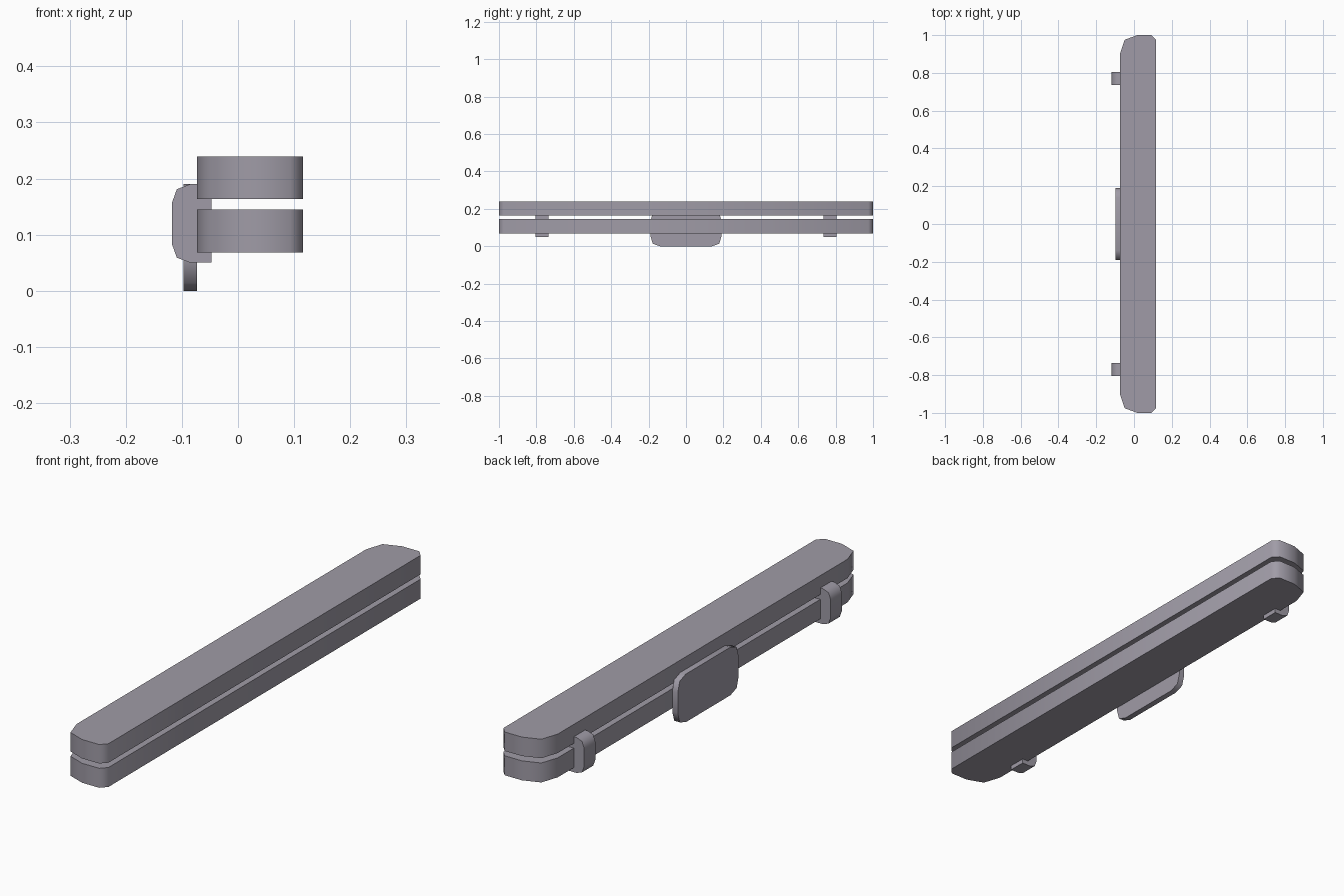
import bpy
import bmesh
import math
from mathutils import Vector

cube = bpy.data.objects.get("Cube")
if cube:
    bpy.data.objects.remove(cube, do_unlink=True)

# One grey-violet finish for every part
COLOUR = (0.35, 0.33, 0.385, 1.0)
finish = bpy.data.materials.new("grey_violet")
finish.use_nodes = True
finish.diffuse_color = COLOUR
finish.node_tree.nodes["Principled BSDF"].inputs["Base Color"].default_value = COLOUR


def extrude_outline(name, outline, axis, start, end):
    """Extrude a closed 2D outline along the given axis."""
    place = {
        "x": lambda a, b, c: (c, a, b),
        "y": lambda a, b, c: (a, c, b),
        "z": lambda a, b, c: (a, b, c),
    }[axis]
    bm = bmesh.new()
    face = bm.faces.new([bm.verts.new(place(a, b, start)) for a, b in outline])
    grown = bmesh.ops.extrude_face_region(bm, geom=[face], use_keep_orig=True)
    moved = [g for g in grown["geom"] if isinstance(g, bmesh.types.BMVert)]
    bmesh.ops.translate(bm, verts=moved, vec=Vector(place(0, 0, end - start)))
    bmesh.ops.recalc_face_normals(bm, faces=bm.faces)
    mesh = bpy.data.meshes.new(name)
    bm.to_mesh(mesh)
    bm.free()
    mesh.materials.append(finish)
    obj = bpy.data.objects.new(name, mesh)
    bpy.context.collection.objects.link(obj)
    bpy.ops.object.select_all(action="DESELECT")
    obj.select_set(True)
    bpy.context.view_layer.objects.active = obj
    bpy.ops.object.shade_smooth_by_angle(angle=math.radians(60))
    return obj


def mirrored(half, flip):
    """Close a half outline with its reflection."""
    return half + [flip(p) for p in reversed(half)]


# Long slabs with rounded ends
slab_half = [(-0.073, 0.905), (-0.05, 0.975), (0.018, 1.0), (0.093, 1.0), (0.116, 0.975)]
slab = mirrored(slab_half, lambda p: (p[0], -p[1]))
extrude_outline("lower_slab", slab, "z", 0.068, 0.145)
extrude_outline("upper_slab", slab, "z", 0.164, 0.239)

# Rounded plate on the side
plate_half = [(0.14, 0.0), (0.178, 0.014), (0.19, 0.055),
              (0.19, 0.135), (0.178, 0.176), (0.14, 0.19)]
plate = mirrored(plate_half, lambda p: (-p[0], p[1]))
extrude_outline("side_plate", plate, "x", -0.097, -0.073)

# Clips joining the slabs near each end
MID = 0.12
clip_half = [(-0.047, 0.05), (-0.085, 0.05), (-0.109, 0.059), (-0.118, 0.084)]
clip = mirrored(clip_half, lambda p: (p[0], 2 * MID - p[1]))
for name, y in (("front_clip", -0.77), ("back_clip", 0.77)):
    extrude_outline(name, clip, "y", y - 0.035, y + 0.035)
